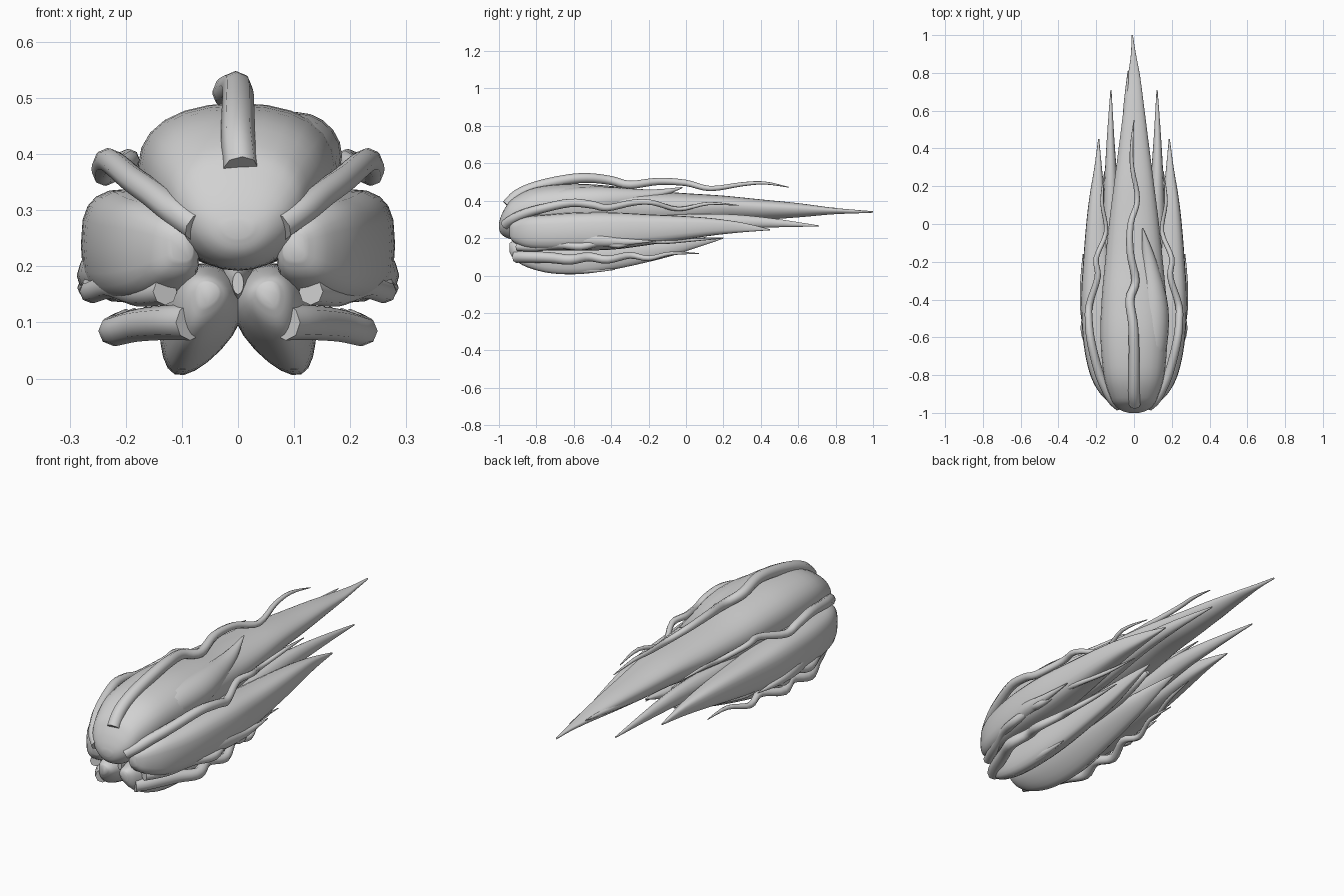
import bpy, bmesh, math
from mathutils import Vector

grey = bpy.data.materials.new("neutral grey")
grey.diffuse_color = (0.64, 0.64, 0.64, 1)


def spline(rows, t):
    """Catmull-Rom sample of a list of equal-length rows."""
    i = min(int(t), len(rows) - 2)
    f = t - i
    p = [rows[max(0, min(len(rows) - 1, i + k))] for k in (-1, 0, 1, 2)]
    return [0.5 * (2 * b + (c - a) * f + (2 * a - 5 * b + 4 * c - d) * f * f
                   + (3 * b - a - 3 * c + d) * f ** 3) for a, b, c, d in zip(*p)]


def loft(name, rows, sides=20, steps=4, egg=0.0, boxy=1.0, roll=0.0, follow=False, side=1):
    """Skin oval rings; each row is (y, x, z, half width, half height)."""
    bm = bmesh.new()
    n = (len(rows) - 1) * steps
    samples = [spline(rows, k / steps) for k in range(n + 1)]
    rings = []
    for k, (y, x, z, rx, rz) in enumerate(samples):
        c = Vector((x, y, z))
        right, up = Vector((1, 0, 0)), Vector((0, 0, 1))
        if follow:
            a, b = samples[max(0, k - 1)], samples[min(n, k + 1)]
            tan = Vector((b[1] - a[1], b[0] - a[0], b[2] - a[2])).normalized()
            right = tan.cross(up).normalized()
            up = right.cross(tan)
        ring = []
        for j in range(sides):
            t = 2 * math.pi * j / sides
            u, v = math.cos(t), math.sin(t)
            u = math.copysign(abs(u) ** boxy, u) * max(rx, 0.001) * (1 + egg * v)
            v = math.copysign(abs(v) ** boxy, v) * max(rz, 0.001)
            u, v = (u * math.cos(roll) - v * math.sin(roll),
                    u * math.sin(roll) + v * math.cos(roll))
            p = c + right * u + up * v
            ring.append(bm.verts.new((p.x * side, p.y, p.z)))
        rings.append(ring)
    for r, s in zip(rings, rings[1:]):
        for j in range(sides):
            bm.faces.new((r[j], r[(j + 1) % sides], s[(j + 1) % sides], s[j]))
    bm.faces.new(rings[0])
    bm.faces.new(rings[-1])
    bmesh.ops.recalc_face_normals(bm, faces=bm.faces)
    me = bpy.data.meshes.new(name)
    bm.to_mesh(me)
    bm.free()
    me.materials.append(grey)
    ob = bpy.data.objects.new(name, me)
    bpy.context.collection.objects.link(ob)
    bpy.context.view_layer.objects.active = ob
    ob.select_set(True)
    bpy.ops.object.shade_smooth_by_angle(angle=math.radians(65))
    ob.select_set(False)


def tendril(name, path, r0, r1, side=1):
    """Wavy strand through (y, x, z) points, tapering late."""
    m = len(path) - 1
    rows = [(*p, *[r0 + (r1 - r0) * (i / m) ** 1.5] * 2) for i, p in enumerate(path)]
    rows[-1] = (*path[-1], 0.002, 0.002)
    loft(name, rows, sides=8, follow=True, side=side)


# main flame body, blunt nose to long tip
loft("main_flame", [
    (-1.0, 0, .265, .025, .015), (-.99, 0, .27, .06, .045), (-.965, 0, .285, .095, .08),
    (-.92, 0, .305, .122, .112), (-.8, 0, .333, .157, .14), (-.6, 0, .343, .174, .148),
    (-.4, 0, .342, .168, .137), (-.2, 0, .342, .15, .113), (0, 0, .347, .13, .093),
    (.2, 0, .357, .105, .07), (.4, 0, .352, .08, .055), (.6, 0, .349, .055, .038),
    (.78, 0, .345, .032, .018), (.9, -.003, .342, .013, .01),
    (1.0, -.01, .34, .004, .004)], sides=28, egg=.2, boxy=.92)

# licks that peel off the upper body and tail
loft("upper_lick", [
    (-.88, .06, .36, .03, .03), (-.7, .09, .39, .075, .07), (-.45, .105, .4, .078, .075),
    (-.2, .08, .425, .04, .035), (-.02, .045, .47, .003, .003)])
loft("tail_lick", [
    (.35, -.04, .34, .03, .03), (.6, -.04, .35, .018, .018), (.81, -.032, .36, .002, .002)], sides=10)

# core that closes the gap between the lower flames
loft("lower_core", [
    (-.9, 0, .17, .01, .02), (-.75, 0, .165, .03, .05), (-.4, 0, .175, .04, .06),
    (-.1, 0, .2, .035, .045), (.1, 0, .23, .01, .01)], sides=12)

# upper centre strand
tendril("top_tendril", [
    (-.955, .005, .375), (-.9, 0, .43), (-.8, 0, .475), (-.65, 0, .51), (-.53, -.005, .522),
    (-.4, -.022, .508), (-.3, .008, .485), (-.15, -.02, .503), (0, -.018, .495), (.13, .018, .465),
    (.3, -.01, .488), (.42, -.012, .495), (.55, 0, .472)], .031, .005)

for side, tag in ((1, "right"), (-1, "left")):
    # broad side flame and its inner companion
    loft("side_flame_" + tag, [
        (-.945, .1, .235, .02, .025), (-.92, .115, .232, .045, .055), (-.85, .14, .23, .07, .085),
        (-.75, .162, .23, .084, .095), (-.6, .178, .235, .093, .101), (-.4, .19, .238, .09, .1),
        (-.2, .195, .245, .074, .082), (0, .197, .255, .056, .062),
        (.15, .195, .26, .04, .045), (.3, .19, .257, .02, .026), (.45, .187, .245, .003, .003)],
        boxy=.68, side=side)
    loft("inner_flame_" + tag, [
        (-.4, .11, .24, .05, .06), (-.1, .12, .26, .05, .065), (.2, .122, .285, .036, .045),
        (.45, .124, .282, .02, .026), (.71, .122, .265, .003, .003)], sides=14, side=side)
    # lower flame, broad on top, narrow keel leaning outward
    loft("lower_flame_" + tag, [
        (-.945, .055, .15, .018, .022), (-.92, .06, .135, .04, .05), (-.85, .065, .118, .058, .078),
        (-.72, .07, .105, .066, .1), (-.55, .073, .105, .068, .103), (-.35, .07, .12, .06, .086),
        (-.1, .07, .15, .045, .055), (.05, .072, .175, .026, .03), (.2, .075, .2, .003, .003)],
        roll=.4, egg=.3, side=side)
    # small licks under and beside the flames
    loft("bottom_lick_" + tag, [
        (-.75, .1, .045, .02, .03), (-.55, .11, .03, .018, .02), (-.38, .11, .032, .002, .002)],
        sides=10, side=side)
    loft("outer_lick_" + tag, [
        (-.72, .2, .18, .03, .03), (-.5, .245, .19, .035, .04), (-.33, .268, .18, .018, .02),
        (-.16, .27, .185, .002, .002)], sides=10, side=side)
    # wavy strands along the sides
    tendril("side_tendril_" + tag, [
        (-.965, .075, .272), (-.93, .115, .3), (-.87, .15, .328), (-.78, .188, .355),
        (-.62, .228, .388), (-.5, .24, .378), (-.42, .235, .362), (-.28, .192, .39),
        (-.18, .2, .39), (-.04, .148, .355), (.12, .17, .385), (.28, .155, .375)], .027, .006, side)
    tendril("middle_tendril_" + tag, [
        (-.9, .13, .155), (-.8, .18, .152), (-.68, .225, .165), (-.56, .262, .155),
        (-.45, .25, .178), (-.36, .27, .162), (-.25, .24, .19), (-.12, .235, .18),
        (.03, .19, .19), (.2, .165, .2)], .024, .006, side)
    tendril("lower_tendril_" + tag, [
        (-.91, .085, .1), (-.85, .125, .1), (-.72, .18, .095), (-.62, .222, .085),
        (-.52, .2, .1), (-.42, .226, .085), (-.3, .185, .108), (-.2, .2, .092),
        (-.08, .165, .118), (.07, .165, .118)], .032, .006, side)
